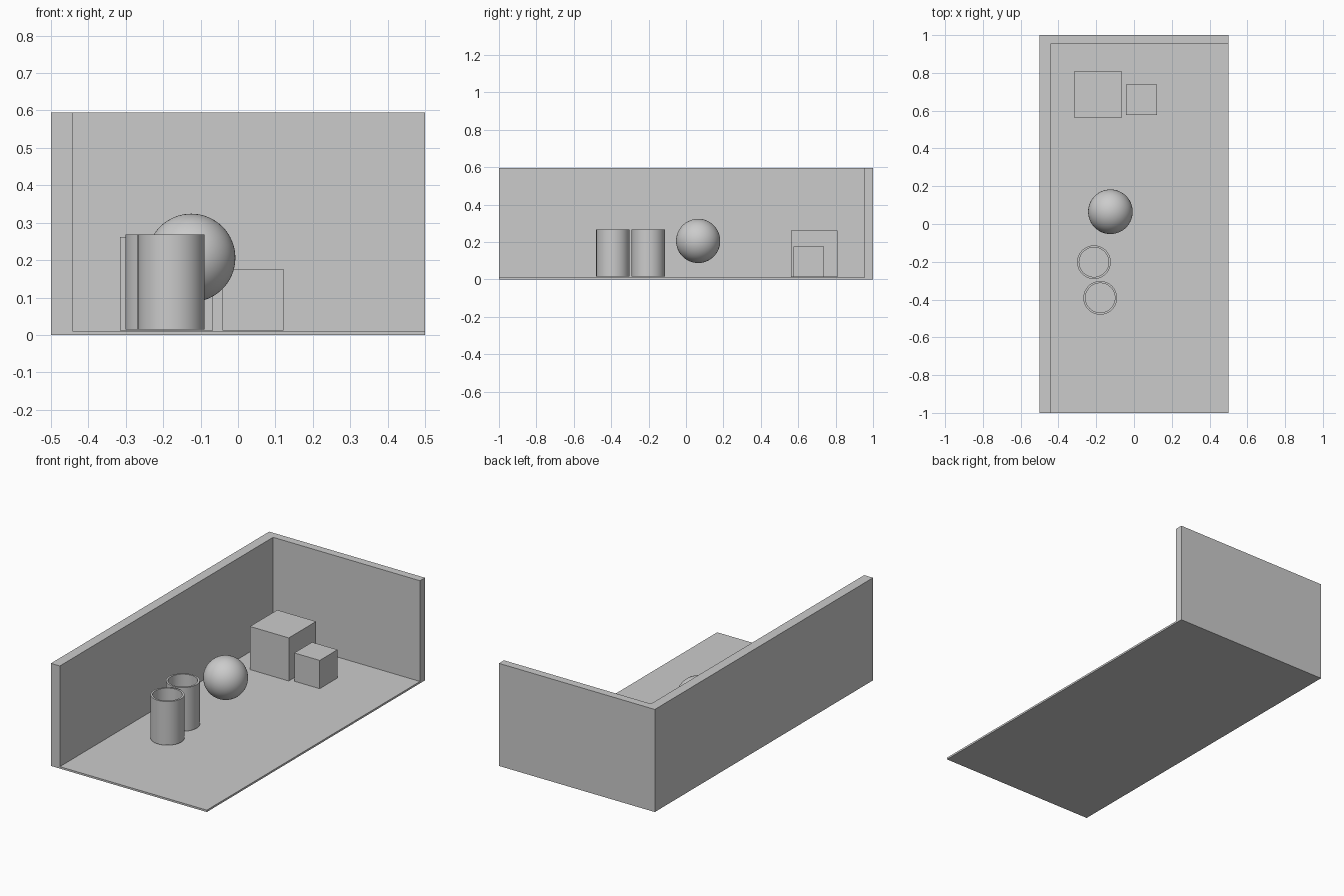
import bpy, math

if "Cube" in bpy.data.objects:
    bpy.data.objects.remove(bpy.data.objects["Cube"])


def box(name, x0, x1, y0, y1, z0, z1):
    bpy.ops.mesh.primitive_cube_add(size=1, location=((x0 + x1) / 2, (y0 + y1) / 2, (z0 + z1) / 2))
    ob = bpy.context.object
    ob.name = name
    ob.scale = (x1 - x0, y1 - y0, z1 - z0)
    bpy.ops.object.transform_apply(location=False, rotation=False, scale=True)
    return ob


def lathe(name, profile, x, y, sides=64):
    verts, faces = [], []
    for r, z in profile:
        for i in range(sides):
            a = math.tau * i / sides
            verts.append((r * math.cos(a), r * math.sin(a), z))
    for k in range(len(profile) - 1):
        for i in range(sides):
            j = (i + 1) % sides
            faces.append((k * sides + i, k * sides + j, (k + 1) * sides + j, (k + 1) * sides + i))
    # close the underside and the inner bottom
    faces.append(tuple(reversed(range(sides))))
    faces.append(tuple(range((len(profile) - 1) * sides, len(profile) * sides)))
    me = bpy.data.meshes.new(name)
    me.from_pydata(verts, [], faces)
    ob = bpy.data.objects.new(name, me)
    ob.location = (x, y, 0)
    bpy.context.collection.objects.link(ob)
    bpy.ops.object.select_all(action='DESELECT')
    bpy.context.view_layer.objects.active = ob
    ob.select_set(True)
    bpy.ops.object.shade_smooth_by_angle(angle=math.radians(35))
    return ob


# room: floor and two walls meeting at the back left corner
box("floor", -0.443, 0.5, -1, 0.954, 0, 0.011)
box("left_wall", -0.5, -0.443, -1, 1, 0, 0.595)
box("back_wall", -0.443, 0.5, 0.954, 1, 0, 0.595)

# two cubes near the back wall
box("large_cube", -0.316, -0.067, 0.561, 0.811, 0.012, 0.262)
box("small_cube", -0.042, 0.121, 0.576, 0.739, 0.012, 0.176)

# ball hovering above the floor
bpy.ops.mesh.primitive_uv_sphere_add(segments=64, ring_count=32, radius=0.118, location=(-0.125, 0.065, 0.206))
bpy.context.object.name = "ball"
bpy.ops.object.shade_smooth()

# two open cups
cup = [(0.089, 0.015), (0.089, 0.268), (0.078, 0.268), (0.078, 0.03)]
lathe("front_cup", cup, -0.179, -0.391)
lathe("rear_cup", cup, -0.212, -0.202)
